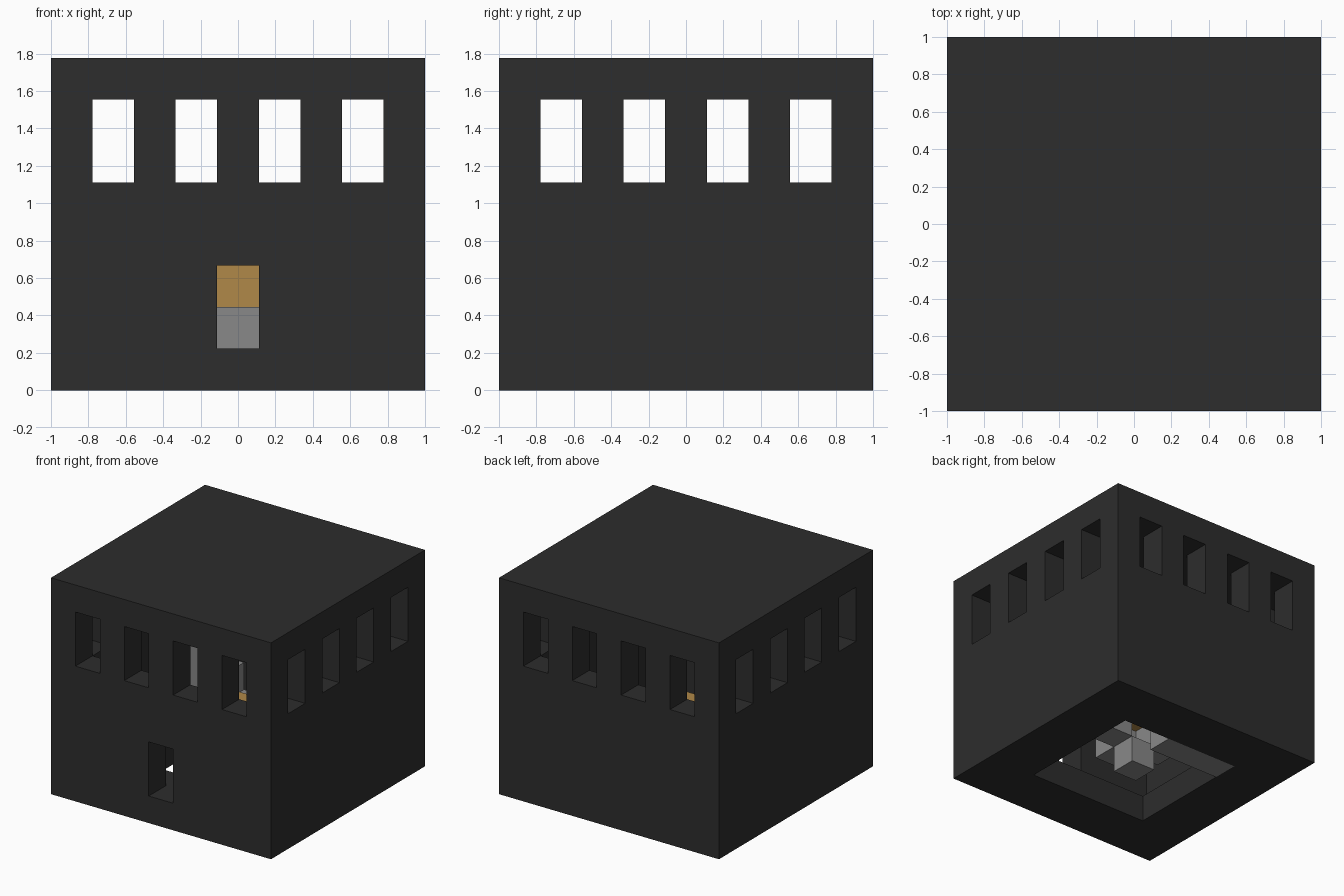
import bpy
import bmesh
from mathutils import Vector

if "Cube" in bpy.data.objects:
    bpy.data.objects.remove(bpy.data.objects["Cube"], do_unlink=True)

UNIT = 2 / 9          # edge length of one building block
SIDE, HEIGHT = 9, 8   # building size in blocks


def point(i, j, k):
    """Block coordinates to model coordinates."""
    return Vector((i - SIDE / 2, j - SIDE / 2, k)) * UNIT


def material(name, color):
    mat = bpy.data.materials.new(name)
    mat.use_nodes = True
    mat.diffuse_color = (*color, 1)
    bsdf = mat.node_tree.nodes["Principled BSDF"]
    bsdf.inputs["Base Color"].default_value = (*color, 1)
    bsdf.inputs["Roughness"].default_value = 0.9
    return mat


def finish(name, bm, mat):
    bmesh.ops.recalc_face_normals(bm, faces=bm.faces)
    mesh = bpy.data.meshes.new(name)
    bm.to_mesh(mesh)
    bm.free()
    obj = bpy.data.objects.new(name, mesh)
    bpy.context.collection.objects.link(obj)
    if mat:
        mesh.materials.append(mat)
    return obj


def box(name, low, high, mat=None):
    bm = bmesh.new()
    bmesh.ops.create_cube(bm, size=1)
    a, b = point(*low), point(*high)
    for v in bm.verts:
        v.co = (a + b) / 2 + v.co * (b - a)
    return finish(name, bm, mat)


def extrude_profile(name, profile, j0, j1, mat):
    """Extrude an x-z outline along y."""
    bm = bmesh.new()
    face = bm.faces.new([bm.verts.new(point(i, j0, k)) for i, k in profile])
    out = bmesh.ops.extrude_face_region(bm, geom=[face])
    verts = [g for g in out["geom"] if isinstance(g, bmesh.types.BMVert)]
    bmesh.ops.translate(bm, verts=verts, vec=(0, (j1 - j0) * UNIT, 0))
    return finish(name, bm, mat)


def carve(obj, cutters):
    """Cut every cutter out of the object, then discard the cutters."""
    for cutter in cutters:
        cutter.hide_render = True
        mod = obj.modifiers.new(cutter.name, "BOOLEAN")
        mod.operation, mod.solver, mod.object = "DIFFERENCE", "EXACT", cutter
    bpy.context.view_layer.update()
    graph = bpy.context.evaluated_depsgraph_get()
    mesh = bpy.data.meshes.new_from_object(obj.evaluated_get(graph))
    obj.modifiers.clear()
    obj.data = mesh
    for cutter in cutters:
        bpy.data.objects.remove(cutter, do_unlink=True)


charcoal = material("charcoal", (0.026, 0.026, 0.026))
stone = material("stone grey", (0.246, 0.246, 0.246))
amber = material("amber", (0.434, 0.246, 0.065))

# Hollow building shell with a floor opening, a doorway and rows of windows
shell = box("building_shell", (0, 0, 0), (SIDE, SIDE, HEIGHT), charcoal)
cutters = [
    box("room_cutter", (1, 1, 1), (8, 8, 7)),
    box("floor_cutter", (2, 2, -1), (7, 7, 2)),
    box("door_cutter", (4, -1, 1), (5, 2, 3)),
]
for n in range(1, SIDE, 2):
    cutters.append(box("window_cutter", (n, -1, 5), (n + 1, SIDE + 1, 7)))
    cutters.append(box("window_cutter", (-1, n, 5), (SIDE + 1, n + 1, 7)))
carve(shell, cutters)

# Brazier in the middle of the room, open at the back
box("brazier_base", (4, 4, 0), (5, 5, 1), stone)
for side, i, j in (("left", 5, 4), ("right", 3, 4), ("front", 4, 3)):
    box("brazier_" + side, (i, j, 1), (i + 1, j + 1, 2), stone)
box("brazier_fire", (4, 4, 2), (5, 5, 3), amber)

# Staircase rising along the back wall
steps = []
for n in range(4):
    steps += [(5 - n, n), (5 - n, n + 1)]
steps += [(1, 4), (1, 1), (2, 1), (2, 0)]
extrude_profile("staircase", steps, 6, 7, stone)
